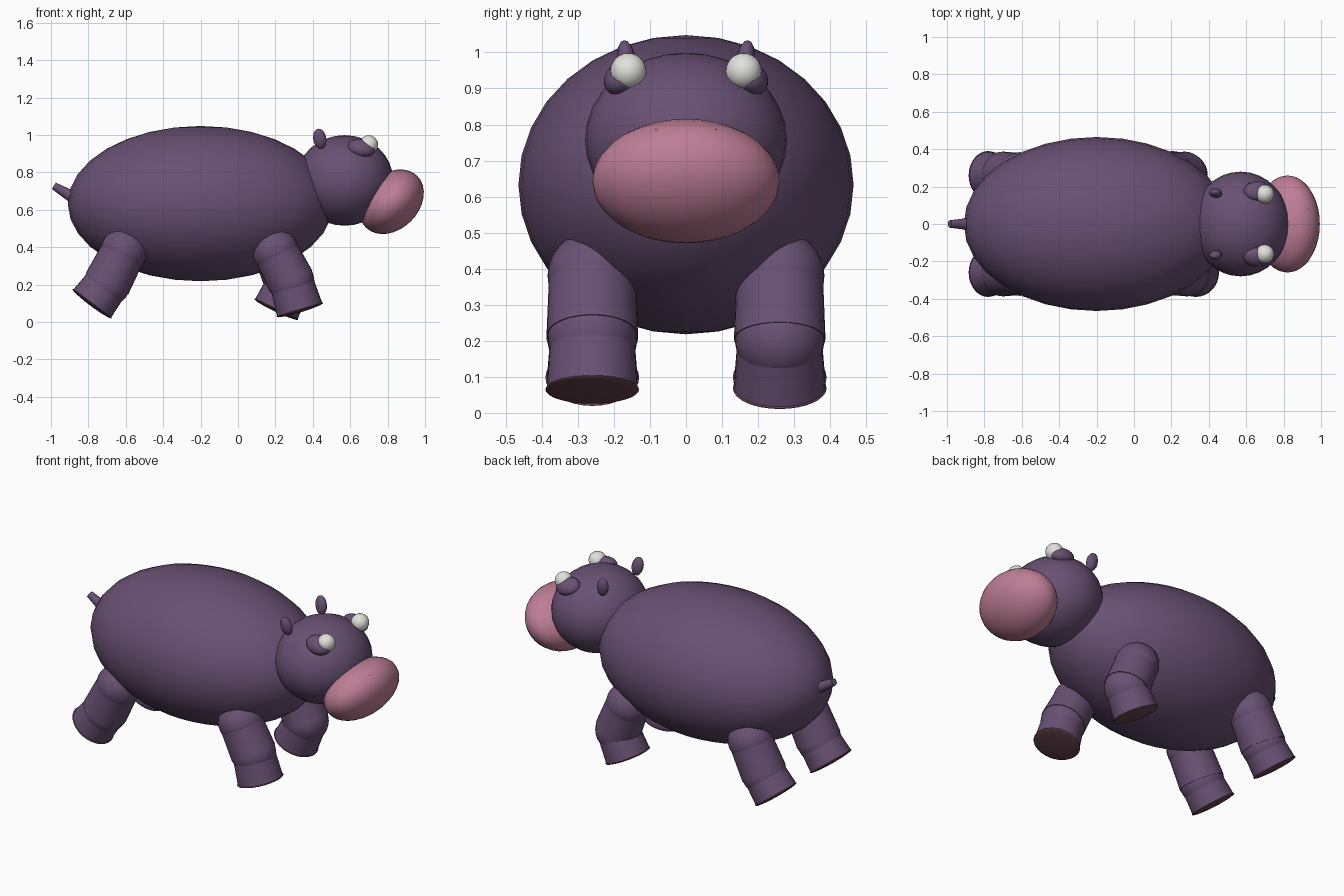
import bpy, math
from mathutils import Vector

cube = bpy.data.objects.get("Cube")
if cube:
    bpy.data.objects.remove(cube, do_unlink=True)


def material(name, rgb):
    m = bpy.data.materials.new(name)
    m.use_nodes = True
    colour = tuple(c ** 2.2 for c in rgb) + (1.0,)
    m.diffuse_color = colour
    node = next(n for n in m.node_tree.nodes if n.type == "BSDF_PRINCIPLED")
    node.inputs["Base Color"].default_value = colour
    return m


HIDE = material("purple_hide", (0.41, 0.32, 0.45))
PINK = material("muzzle_pink", (0.74, 0.49, 0.58))
WHITE = material("eye_white", (0.88, 0.88, 0.86))
SOLE = material("sole_brown", (0.40, 0.27, 0.31))
DARK = material("nostril_dark", (0.31, 0.22, 0.27))


def finish(name, mat):
    obj = bpy.context.object
    obj.name = name
    obj.data.materials.append(mat)
    bpy.ops.object.shade_smooth_by_angle(angle=math.radians(40))
    return obj


def ball(name, mat, loc, radii, rot=(0, 0, 0), seg=32):
    bpy.ops.mesh.primitive_uv_sphere_add(segments=seg, ring_count=seg // 2, radius=1, location=loc)
    obj = bpy.context.object
    obj.scale = radii
    obj.rotation_euler = [math.radians(a) for a in rot]
    return finish(name, mat)


def rod(name, mat, a, b, r1, r2, seg=32):
    a, b = Vector(a), Vector(b)
    bpy.ops.mesh.primitive_cone_add(vertices=seg, radius1=r1, radius2=r2,
                                    depth=(b - a).length, location=(a + b) / 2)
    obj = bpy.context.object
    obj.rotation_euler = (b - a).to_track_quat("Z", "Y").to_euler()
    return finish(name, mat)


# Body, head and muzzle
ball("body", HIDE, (-0.2, 0, 0.633), (0.71, 0.465, 0.415))
ball("head", HIDE, (0.57, 0, 0.757), (0.26, 0.28, 0.242))
ball("muzzle", PINK, (0.821, 0, 0.643), (0.195, 0.26, 0.147), (0, -45, 0))

# Tail
rod("tail", HIDE, (-0.87, 0, 0.66), (-0.985, 0, 0.728), 0.034, 0.02, 16)

# Paired face parts
for side, s in (("left", 1), ("right", -1)):
    ball(side + "_ear", HIDE, (0.437, s * 0.165, 0.98), (0.035, 0.025, 0.055), (-s * 8, -10, 0), 16)
    ball(side + "_eye_socket", HIDE, (0.66, s * 0.175, 0.93), (0.075, 0.057, 0.044),
         (-s * 35, 10, 0), 24)
    ball(side + "_eye", WHITE, (0.699, s * 0.16, 0.948), (0.05, 0.05, 0.05), seg=24)
    ball(side + "_nostril", DARK, (0.922, s * 0.073, 0.775), (0.024, 0.031, 0.017), (0, 25, 0), 16)


# Legs: hip ball, thigh, knee ball, shin and sole, given as (x, z) joints
def leg(name, y, hip, knee, foot):
    hip, knee, foot = (Vector((p[0], y, p[1])) for p in (hip, knee, foot))
    ball(name + "_hip", HIDE, hip, (0.124,) * 3)
    rod(name + "_thigh", HIDE, hip, knee, 0.12, 0.127)
    ball(name + "_knee", HIDE, knee, (0.124,) * 3)
    rod(name + "_shin", HIDE, knee, foot, 0.117, 0.126)
    sole = ball(name + "_sole", SOLE, foot, (0.13, 0.13, 0.014))
    sole.rotation_euler = (foot - knee).to_track_quat("Z", "Y").to_euler()


leg("front_right_leg", -0.26, (0.2, 0.38), (0.285, 0.215), (0.33, 0.065))
leg("front_left_leg", 0.26, (0.2, 0.38), (0.27, 0.205), (0.205, 0.068))
for side, s in (("left", 1), ("right", -1)):
    leg("rear_" + side + "_leg", s * 0.26, (-0.61, 0.38), (-0.70, 0.205), (-0.78, 0.098))
